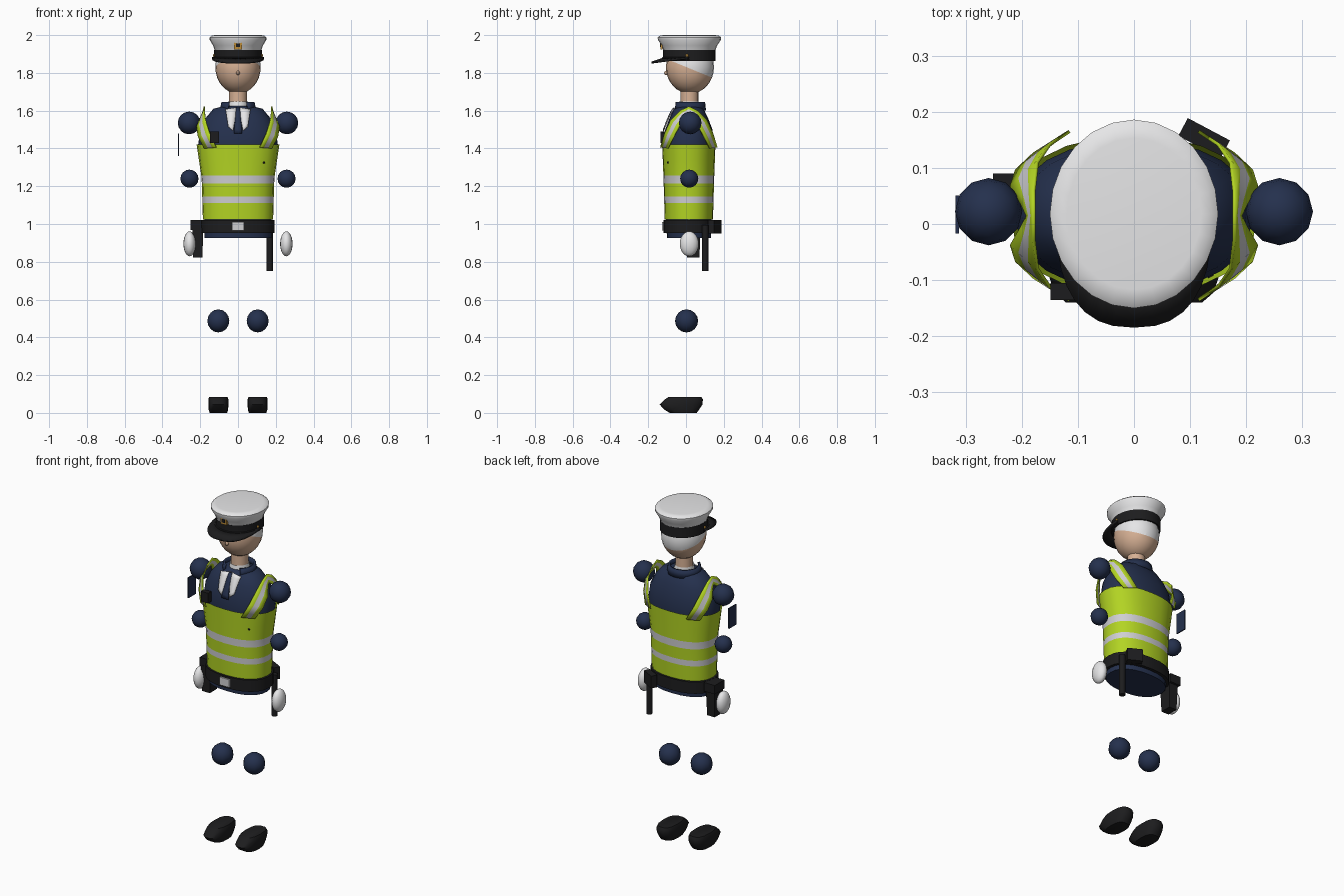
import bpy, bmesh, math
from mathutils import Vector, Matrix

if "Cube" in bpy.data.objects:
    bpy.data.objects.remove(bpy.data.objects["Cube"])

def material(name, r, g, b):
    m = bpy.data.materials.new(name)
    m.diffuse_color = (r, g, b, 1)
    m.use_nodes = True
    m.node_tree.nodes["Principled BSDF"].inputs["Base Color"].default_value = m.diffuse_color
    return m

NAVY = material("navy cloth", 0.018, 0.030, 0.075)
LIME = material("lime vest", 0.45, 0.66, 0.017)
SILVER = material("reflective silver", 0.62, 0.62, 0.64)
WHITE = material("white", 0.82, 0.82, 0.83)
SKIN = material("skin", 0.68, 0.44, 0.30)
BLACK = material("black leather", 0.012, 0.012, 0.013)
GOLD = material("gold", 0.50, 0.26, 0.04)
CY = 0.015  # body axis in y

def finish(name, bm, mats, rule=None):
    bmesh.ops.recalc_face_normals(bm, faces=bm.faces[:])
    if rule:
        for f in bm.faces:
            f.material_index = rule(f.calc_center_median())
    me = bpy.data.meshes.new(name)
    bm.to_mesh(me)
    bm.free()
    for m in mats:
        me.materials.append(m)
    ob = bpy.data.objects.new(name, me)
    bpy.context.collection.objects.link(ob)
    return ob

def solidify(ob, t):
    mod = ob.modifiers.new("thickness", 'SOLIDIFY')
    mod.thickness = t
    mod.offset = 0
    return ob

def spow(v, e):
    return math.copysign(abs(v) ** e, v)

def loft(name, rings, mats, n=24, e=2.0, caps="", cx=0, cy=CY, rule=None, arc=None):
    """Stack of (z, rx, ry[, dy]) superellipse rings; caps 'b' and/or 't'; arc leaves it open."""
    bm = bmesh.new()
    rows = []
    for r in rings:
        z, rx, ry = r[:3]
        dy = r[3] if len(r) > 3 else 0
        row = []
        for i in range(n + (1 if arc else 0)):
            a = arc[0] + (arc[1] - arc[0]) * i / n if arc else 2 * math.pi * i / n
            row.append(bm.verts.new((cx + rx * spow(math.cos(a), 2 / e),
                                     cy + dy + ry * spow(math.sin(a), 2 / e), z)))
        rows.append(row)
    for a, b in zip(rows, rows[1:]):
        for i in range(n):
            j = (i + 1) % len(a)
            bm.faces.new((a[i], a[j], b[j], b[i]))
    if "b" in caps:
        bm.faces.new(rows[0])
    if "t" in caps:
        bm.faces.new(rows[-1])
    return finish(name, bm, mats, rule)

def ribbon(name, stations, mats, lane_mats):
    """Rows of points joined by quads; one material per lane."""
    bm = bmesh.new()
    rows = [[bm.verts.new(p) for p in s] for s in stations]
    for a, b in zip(rows, rows[1:]):
        for k in range(len(a) - 1):
            bm.faces.new((a[k], a[k + 1], b[k + 1], b[k])).material_index = lane_mats[k]
    return finish(name, bm, mats)

def box(name, c, s, mat, rz=0, taper=1.0):
    bm = bmesh.new()
    bmesh.ops.create_cube(bm, size=1)
    for v in bm.verts:
        k = taper if v.co.z < 0 else 1
        v.co = Vector((v.co.x * s[0] * k, v.co.y * s[1] * k, v.co.z * s[2]))
    bm.transform(Matrix.Translation(c) @ Matrix.Rotation(rz, 4, 'Z'))
    return finish(name, bm, [mat])

def ball(name, c, r, mat, u=12, v=8):
    bm = bmesh.new()
    bmesh.ops.create_uvsphere(bm, u_segments=u, v_segments=v, radius=1)
    bm.transform(Matrix.Translation(c) @ Matrix.Diagonal((*r, 1)))
    return finish(name, bm, [mat])

# Torso in navy, with its radii by height
BODY = [(0.925, .178, .116), (1.03, .178, .120), (1.24, .184, .126), (1.42, .211, .133),
        (1.50, .200, .125), (1.56, .172, .102), (1.61, .130, .078), (1.625, .07, .06)]
BE = 2.3

def radii(z):
    for a, b in zip(BODY, BODY[1:]):
        if z <= b[0]:
            t = (z - a[0]) / (b[0] - a[0])
            return a[1] + (b[1] - a[1]) * t, a[2] + (b[2] - a[2]) * t
    return BODY[-1][1:]

def chest(x, z, off):
    rx, ry = radii(z)
    return (x, CY - ry * max(0, 1 - abs(x / rx) ** BE) ** (1 / BE) - off, z)

loft("torso", BODY, [NAVY], e=BE, caps="bt")

# Vest with two reflective bands
zs = [1.025, 1.112, 1.146, 1.214, 1.257, 1.34, 1.42]
loft("vest", [(z, radii(z)[0] + .008, radii(z)[1] + .008) for z in zs], [LIME, SILVER], e=BE,
     rule=lambda c: int(1.112 < c.z < 1.146 or 1.214 < c.z < 1.257))

# Vest shoulder straps: neck-side edge and arm-side edge, mirrored front to back
up = [(.115, -.135, 1.405), (.150, -.112, 1.48), (.172, -.080, 1.55), (.178, -.03, 1.60), (.178, CY, 1.622)]
lo = [(.178, -.095, 1.400), (.210, -.065, 1.46), (.219, -.036, 1.515), (.200, -.005, 1.56), (.190, CY, 1.575)]
half = [[Vector(a).lerp(Vector(b), t) for t in (0, .32, .68, 1)] for a, b in zip(up, lo)]
back = [[Vector((p.x, 2 * CY - p.y, p.z)) for p in s] for s in half[-2::-1]]
for side, s in (("left", 1), ("right", -1)):
    st = [[(p.x * s, p.y, p.z) for p in row] for row in half + back]
    solidify(ribbon("vest_strap_" + side, st, [LIME, SILVER], [0, 1, 0]), .006)

# Jacket collar, open at the front, and shirt collar
solidify(loft("jacket_collar", [(1.60, .092, .085), (1.645, .082, .080)], [NAVY], n=18,
              arc=(math.radians(-55), math.radians(235))), .012)
loft("shirt_collar", [(1.59, .060, .062), (1.648, .052, .053)], [WHITE], n=18)

# Shirt front and tie laid on the chest
def patch(name, left, right, mat, off, n=6):
    def at(pts, t):
        return [pts[0][k] + (pts[1][k] - pts[0][k]) * t for k in (0, 1)]
    rows = []
    for i in range(n + 1):
        a, b = at(left, i / n), at(right, i / n)
        rows.append([chest(*a, off), chest((a[0] + b[0]) / 2, (a[1] + b[1]) / 2, off), chest(*b, off)])
    solidify(ribbon(name, rows, [mat], [0, 0]), .004)

for side, s in (("left", 1), ("right", -1)):
    patch("shirt_front_" + side, [(.066 * s, 1.607), (.052 * s, 1.515)],
          [(.004 * s, 1.617), (.026 * s, 1.493)], WHITE, .008)
patch("tie", [(-.010, 1.615), (-.022, 1.48)], [(.010, 1.615), (.022, 1.48)], NAVY, .010)

# Neck and head; hair is everything behind a sloping cut
loft("neck", [(1.59, .048, .048), (1.73, .048, .048)], [SKIN], n=16, cy=.018)
bm = bmesh.new()
bmesh.ops.create_uvsphere(bm, u_segments=24, v_segments=16, radius=1)
bm.transform(Matrix.Translation((0, .021, 1.83)) @ Matrix.Diagonal((.12, .127, .14, 1)))
P, N = Vector((0, -.05, 1.852)), Vector((0, .08, .195)).normalized()
bmesh.ops.bisect_plane(bm, geom=bm.verts[:] + bm.edges[:] + bm.faces[:], plane_co=P, plane_no=N)
finish("head", bm, [SKIN, WHITE], lambda c: int((c - P).dot(N) > 0))
ball("nose", (0, -.104, 1.80), (.010, .012, .012), SKIN, 8, 6)

# Peaked cap
loft("cap_crown", [(1.915, .122, .136), (1.945, .132, .147), (1.975, .150, .167), (1.988, .150, .168),
                   (1.998, .138, .154), (2.0, .12, .135)], [WHITE], caps="t", cy=.018)
loft("cap_band", [(1.862, .118, .130), (1.862, .126, .139), (1.922, .126, .139), (1.922, .118, .130)],
     [BLACK], cy=.018)
loft("cap_chin_strap", [(1.868, .126, .139), (1.870, .132, .145), (1.882, .132, .145), (1.884, .126, .139)],
     [BLACK], n=16, cy=.018, arc=(math.pi, 2 * math.pi))
rows = []
for i in range(17):
    a = math.pi + math.pi * i / 16
    c, s = spow(math.cos(a), .8), spow(math.sin(a), .8)
    rows.append([(.122 * math.cos(a), .018 + .135 * math.sin(a), 1.877),
                 (.138 * c, .012 + .195 * s, 1.880 - .026 * abs(s))])
solidify(ribbon("cap_visor", rows, [BLACK], [0]), .010)
box("cap_badge", (0, -.130, 1.946), (.040, .012, .042), GOLD)
box("cap_badge_centre", (0, -.1365, 1.946), (.020, .004, .020), BLACK)
for side, s in (("left", 1), ("right", -1)):
    ball("cap_button_" + side, (.127 * s, .005, 1.892), (.006, .008, .008), GOLD, 8, 6)

# Belt, buckle and equipment
loft("belt", [(.953, .172, .112), (.953, .194, .135), (1.022, .194, .135), (1.022, .172, .112)], [BLACK], e=BE)
box("buckle", (0, -.122, .988), (.064, .012, .046), SILVER)
box("belt_pouch", (.125, .153, .985), (.085, .036, .072), BLACK, math.radians(-28))
box("holster_top", (-.216, .045, .995), (.070, .090, .052), BLACK)
box("holster", (-.213, .038, .900), (.058, .078, .155), BLACK, 0, .85)
loft("baton", [(.75, .017, .017), (.995, .017, .017)], [BLACK], n=10, cx=.168, cy=.102, caps="bt")

# Chest radio, vest pin and sleeve patch
box("chest_radio", (-.125, -.120, 1.46), (.048, .030, .060), BLACK)
ball("vest_pin", (.137, chest(.137, 1.325, .008)[1], 1.325), (.006, .006, .006), BLACK, 8, 6)
box("sleeve_patch", (-.315, .017, 1.42), (.007, .068, .12), NAVY)

# Joints, gloves and shoes on both sides
for side, s in (("left", 1), ("right", -1)):
    ball("shoulder_" + side, (.259 * s, .022, 1.535), (.060,) * 3, NAVY, 12, 8)
    ball("elbow_" + side, (.257 * s, .017, 1.24), (.048,) * 3, NAVY, 12, 8)
    ball("knee_" + side, (.104 * s, .003, .487), (.061,) * 3, NAVY, 10, 8)
    ball("glove_" + side, (.256 * s, .017, .895), (.033, .050, .066), WHITE, 16, 12)
    loft("shoe_" + side, [(0, .046, .073, 0), (.018, .052, .095, -.008), (.045, .053, .116, -.011),
                          (.072, .053, .102, .004), (.085, .048, .088, .010)],
         [BLACK], n=14, e=2.7, cx=.104 * s, cy=-.015, caps="bt")

# Smooth shading with sharp edges kept
for ob in bpy.data.objects:
    ob.select_set(True)
bpy.context.view_layer.objects.active = bpy.data.objects["torso"]
bpy.ops.object.shade_smooth_by_angle(angle=math.radians(38))
